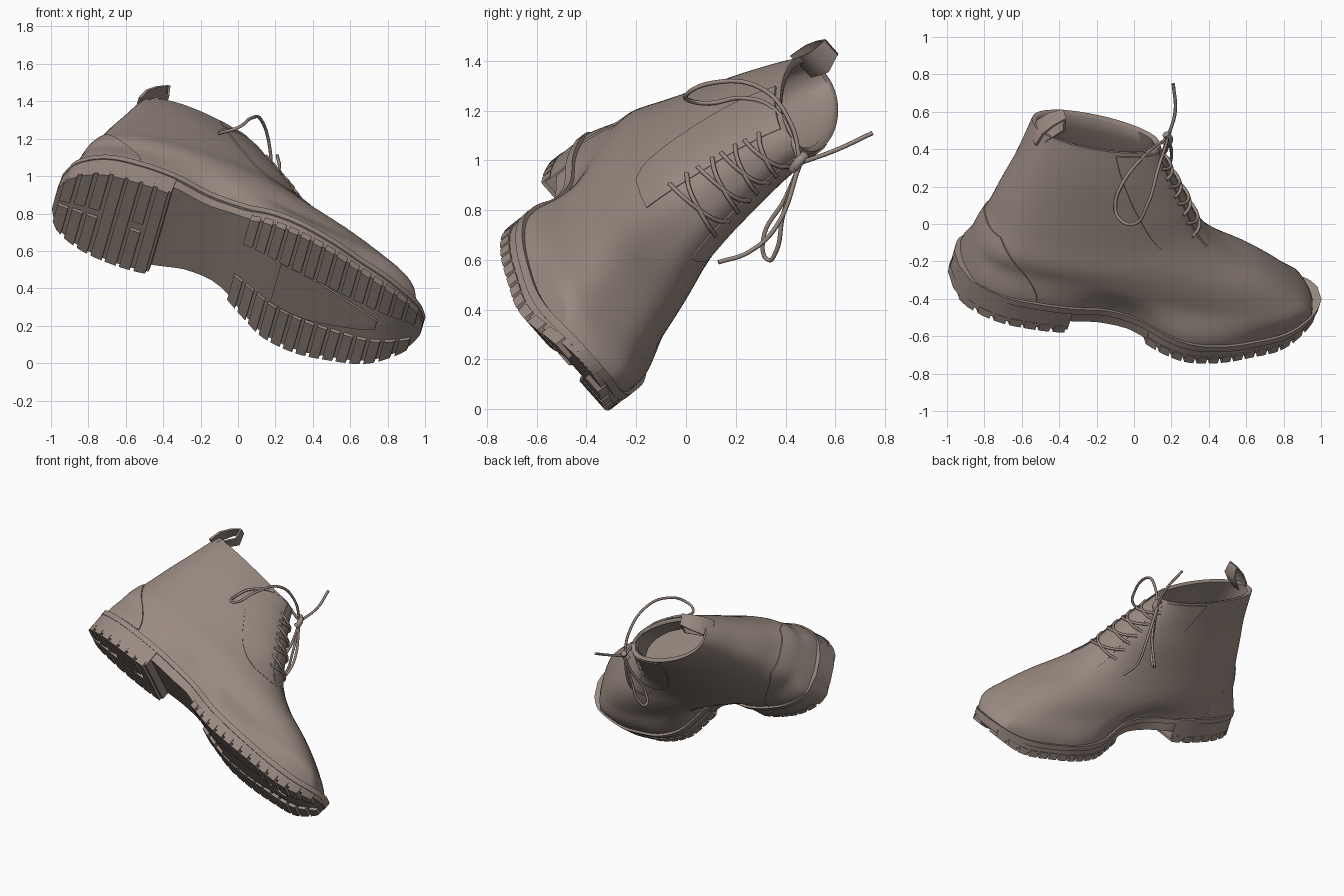
import bpy, bmesh, math
from mathutils import Vector

if "Cube" in bpy.data.objects:
    bpy.data.objects.remove(bpy.data.objects["Cube"])

leather = bpy.data.materials.new("taupe_leather")
leather.use_nodes = True
COLOUR = (0.32, 0.255, 0.22, 1)
leather.diffuse_color = COLOUR
leather.node_tree.nodes["Principled BSDF"].inputs["Base Color"].default_value = COLOUR

# Boot frame: along the foot, across it, and up the ankle
ALONG = Vector((.943, -.057, -.32))
ACROSS = Vector((.21, -.646, .731))
UP = Vector((.25, .76, .6))


def place(u, v, w):
    return ALONG * u + ACROSS * v + UP * w


def spline(keys, x):
    """Smooth interpolation of rows (x, a, b, ...)."""
    x = min(max(x, keys[0][0]), keys[-1][0])
    i = 0
    while i < len(keys) - 2 and x > keys[i + 1][0]:
        i += 1

    def slope(j, c):
        a, b = keys[max(j - 1, 0)], keys[min(j + 1, len(keys) - 1)]
        return (b[c] - a[c]) / (b[0] - a[0])
    p, q = keys[i], keys[i + 1]
    d = q[0] - p[0]
    t = (x - p[0]) / d
    s = t * t * (3 - 2 * t)
    return [p[c] * (1 - s) + q[c] * s + d * t * (1 - t) * ((1 - t) * slope(i, c) - t * slope(i + 1, c))
            for c in range(1, len(p))]


def loft(bm, rings):
    loops = [[bm.verts.new(place(*p)) for p in r] for r in rings]
    n = len(loops[0])
    for a, b in zip(loops, loops[1:]):
        for i in range(n):
            bm.faces.new((a[i], a[(i + 1) % n], b[(i + 1) % n], b[i]))
    bm.faces.new(loops[0])
    bm.faces.new(loops[-1])


def finish(bm, name, angle=40):
    bmesh.ops.recalc_face_normals(bm, faces=bm.faces)
    mesh = bpy.data.meshes.new(name)
    bm.to_mesh(mesh)
    bm.free()
    mesh.materials.append(leather)
    ob = bpy.data.objects.new(name, mesh)
    bpy.context.collection.objects.link(ob)
    bpy.ops.object.select_all(action='DESELECT')
    ob.select_set(True)
    bpy.context.view_layer.objects.active = ob
    bpy.ops.object.shade_smooth_by_angle(angle=math.radians(angle))


# Sole outline: along, lower side, upper side
OUTLINE = [(-1.2, .57, .69), (-1.15, .46, .81), (-1, .38, .92), (-.8, .36, .96), (-.6, .38, .965),
           (-.4, .44, .94), (-.2, .43, .97), (-.05, .36, 1.03), (.1, .29, 1.05), (.3, .27, 1.02),
           (.48, .30, .96), (.65, .345, .895), (.79, .42, .80), (.86, .48, .72), (.893, .55, .65)]
TREAD = [(-1.2, .035), (-.6, .01), (-.3, .03), (-.1, -.03), (.1, -.075), (.5, -.085), (.7, -.07), (.9, .02)]
WELT = [(-1.2, .2), (-.7, .18), (-.3, .14), (.05, .05), (.4, .02), (.7, .03), (.9, .09)]


def tread(u):
    return spline(TREAD, u)[0]


def welt(u):
    return spline(WELT, u)[0]


def slab(bm, u0, u1, bottom, top, grow=0, span=None, n=60):
    rings = []
    for i in range(n + 1):
        u = (u0 + u1) / 2 - (u1 - u0) / 2 * math.cos(math.pi * i / n)
        lo, hi = spline(OUTLINE, u)
        lo, hi = span(lo, hi) if span else (lo - grow, hi + grow)
        b, t = bottom(u), top(u)
        rings.append([(u, lo, b), (u, hi, b), (u, hi, t), (u, lo, t)])
    loft(bm, rings)


# Midsole and raised welt
bm = bmesh.new()
slab(bm, -1.2, .893, lambda u: max(tread(u) + .025, welt(u) - .09), welt, -.01)
finish(bm, "midsole")
bm = bmesh.new()
slab(bm, -1.2, .893, lambda u: welt(u) - .03, lambda u: welt(u) + .005, .004)
finish(bm, "welt")

# Heel block and forefoot tread plate
bm = bmesh.new()
slab(bm, -1.195, -.6, lambda u: tread(u) + .02, lambda u: welt(u) - .02, -.003)
finish(bm, "heel_block")
bm = bmesh.new()
slab(bm, -.15, .89, lambda u: tread(u) + .022, lambda u: welt(u) - .02, -.006)
slab(bm, .08, .66, lambda u: tread(u) + .008, lambda u: tread(u) + .05,
     span=lambda lo, hi: (lo + .24, hi - .24))
finish(bm, "tread_plate")

# Lugs along both edges, with cross bars under the heel
bm = bmesh.new()


def lug(u, width, span):
    slab(bm, u, u + width, tread, lambda x: tread(x) + .045, span=span, n=2)


for i in range(14):
    u = -.15 + i * .073
    lug(u, .054, lambda lo, hi: (lo - .002, lo + (hi - lo) * .3))
    lug(u, .054, lambda lo, hi: (hi - (hi - lo) * .3, hi + .002))
for i in range(7):
    u = -1.17 + i * .082
    if i in (3, 4, 6):
        lug(u, .064, lambda lo, hi: (lo, hi))
    else:
        lug(u, .06, lambda lo, hi: (lo, lo + (hi - lo) * .45))
        lug(u, .06, lambda lo, hi: (hi - (hi - lo) * .45, hi))
finish(bm, "tread_lugs", 25)

# Upper: height, back, front, lower side, upper side, front bulge, roundness
LEVELS = [(.0, -1.175, .88, .325, .98, .10, .55), (.12, -1.17, .825, .325, .975, .08, .58),
          (.22, -1.16, .69, .335, .965, .03, .6), (.32, -1.145, .51, .345, .955, -.02, .62),
          (.42, -1.13, .28, .36, .94, -.07, .64), (.54, -1.10, .10, .375, .895, -.08, .7),
          (.7, -1.07, -.02, .385, .84, -.08, .77), (.87, -1.03, -.125, .39, .785, -.08, .82),
          (1.0, -1.005, -.2, .385, .735, -.08, .85), (1.1, -.985, -.245, .38, .69, -.08, .85)]


def surf(w, angle, out=0):
    back, front, lo, hi, bulge, power = spline(LEVELS, w)
    c, s = math.cos(angle), math.sin(angle)
    u = (back + front) / 2 + ((front - back) / 2 + out) * c
    v = (lo + hi) / 2 + ((hi - lo) / 2 + out) * math.copysign(abs(s) ** power, s) * (1 + bulge * c)
    # the collar dips to the front, and the lowest part follows the sole edge
    z = max(w - .045 * (1 + c) * max(0, (w - .7) / .4), welt(u) - .04)
    t = min(max((z - welt(u)) / .17, 0), 1)
    blend = 1 - t * t * (3 - 2 * t)
    lo, hi = spline(OUTLINE, u)
    edge = (lo + hi) / 2 + ((hi - lo) / 2 - .012 + out) * max(-1, min(1, 4 * s))
    return u, v + (edge - v) * blend, z


def ring(w, out=0, n=96):
    return [surf(w, 2 * math.pi * i / n, out) for i in range(n)]


bm = bmesh.new()
rings = [ring(1.1 * i / 44) for i in range(45)]
rings += [ring(1.1, -.012), ring(1.09, -.03)]
rings += [ring(w, -.035) for w in (1.0, .85, .7, .55, .42, .36)]
loft(bm, rings)
finish(bm, "upper", 60)


# Thin overlay panels lying on the upper
def panel(name, w0, w1, left, right, out=.008, rows=20, cols=12):
    bm = bmesh.new()
    rings = []
    for r in range(rows + 1):
        w = w0 + (w1 - w0) * r / rows
        a, b = left(r / rows), right(r / rows)
        arc = [a + (b - a) * c / cols for c in range(cols + 1)]
        rings.append([surf(w, t, out) for t in arc] + [surf(w, t, -.012) for t in reversed(arc)])
    loft(bm, rings)
    finish(bm, name, 40)


for side, label in ((1, "left"), (-1, "right")):
    panel(label + "_lace_facing", .47, 1.08, lambda t: side * .4,
          lambda t: side * (.85 + .5 * math.sqrt(t)))
    panel(label + "_heel_counter", .2, .5, lambda t: side * math.pi,
          lambda t: side * (2.25 + .5 * t * t), .006)
panel("tongue", .5, 1.1, lambda t: -.34, lambda t: .34, .003)

# Pull tab standing at the back of the collar
bm = bmesh.new()
loft(bm, [[(u, lo, w), (u, hi, w), (u + .014, hi, w), (u + .014, lo, w)]
          for u, lo, hi, w in ((-.985, .54, .66, 1.04), (-.965, .54, .66, 1.12),
                               (-.92, .55, .655, 1.18), (-.865, .57, .65, 1.225))])
loft(bm, [[(u, lo, w), (u, .65, w), (u + .012, .65, w), (u + .012, lo, w)]
          for u, lo, w in ((-.865, .57, 1.222), (-.85, .54, 1.15), (-.93, .55, 1.06))])
finish(bm, "pull_tab", 60)


# Laces
def cord(name, points, radius=.009):
    curve = bpy.data.curves.new(name, 'CURVE')
    curve.dimensions = '3D'
    curve.bevel_depth = radius
    curve.bevel_resolution = 2
    curve.resolution_u = 8
    curve.use_fill_caps = True
    sp = curve.splines.new('BEZIER')
    sp.bezier_points.add(len(points) - 1)
    for bp, p in zip(sp.bezier_points, points):
        bp.co = p
        bp.handle_left_type = bp.handle_right_type = 'AUTO'
    curve.materials.append(leather)
    ob = bpy.data.objects.new(name, curve)
    bpy.context.collection.objects.link(ob)


for i in range(4):
    w = .57 + i * .115
    for side in (1, -1):
        pts = [place(*surf(w + .07 * (k + 1) / 2, side * k * .5, .008 + .008 * (1 - k * k)))
               for k in (-1, -.5, 0, .5, 1)]
        cord("cross_lace", pts)

knot = (.18, .46, .99)
cord("upper_bow_loop", [knot, (.17, .42, 1.15), (.13, .3, 1.29), (.07, .1, 1.31), (0, 0, 1.26),
                        (-.08, .03, 1.235), (-.1, .1, 1.23), (-.06, .22, 1.25), (.05, .36, 1.2), knot])
cord("lower_bow_loop", [knot, (.16, .4, .85), (.11, .31, .68), (.1, .33, .6), (.13, .36, .63),
                        (.17, .39, .78), knot])
cord("long_lace_end", [knot, (.22, .6, 1.04), (.21, .75, 1.11)])
cord("short_lace_end", [knot, (.2, .36, .73), (.18, .25, .63), (.2, .13, .59)])
cord("knot", [(.17, .43, .96), (.19, .45, .99), (.17, .48, 1.02)], .02)
